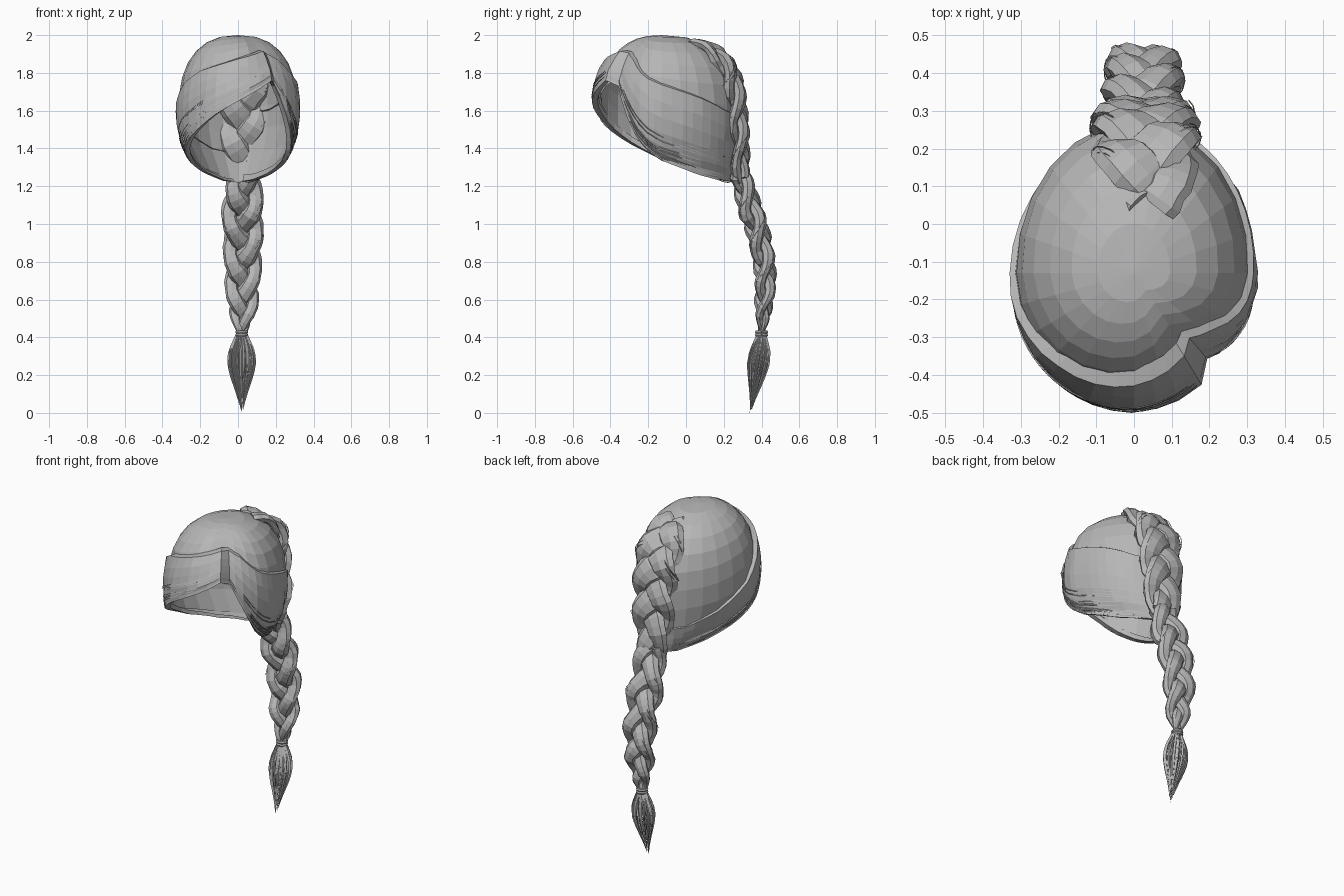
import bpy, bmesh, math, random
from mathutils import Vector

if "Cube" in bpy.data.objects:
    bpy.data.objects.remove(bpy.data.objects["Cube"])

random.seed(4)
hair = bpy.data.materials.new("grey_hair")
hair.diffuse_color = (0.47, 0.47, 0.47, 1)
hair.use_nodes = True
hair.node_tree.nodes["Principled BSDF"].inputs["Base Color"].default_value = hair.diffuse_color


def finish(name, bm):
    bmesh.ops.remove_doubles(bm, verts=bm.verts, dist=0.0004)
    bmesh.ops.recalc_face_normals(bm, faces=bm.faces)
    me = bpy.data.meshes.new(name)
    bm.to_mesh(me)
    bm.free()
    me.materials.append(hair)
    ob = bpy.data.objects.new(name, me)
    bpy.context.collection.objects.link(ob)


def lookup(table, v):
    if v <= table[0][0]:
        return table[0][1]
    for (a, p), (b, q) in zip(table, table[1:]):
        if v <= b:
            return p + (q - p) * (v - a) / (b - a)
    return table[-1][1]


def spline(pts, s):
    """Smooth interpolation of point tuples, s in 0..1"""
    f = min(max(s, 0), 0.99999) * (len(pts) - 1)
    i = int(f)
    t = f - i
    p = [pts[min(max(j, 0), len(pts) - 1)] for j in (i - 1, i, i + 1, i + 2)]
    return [b + 0.5 * t * (c - a + t * (2 * a - 5 * b + 4 * c - d + t * (3 * (b - c) + d - a)))
            for a, b, c, d in zip(*p)]


def tube(bm, pts, radii, sides=3, flat=1.0, normals=None):
    """Tapered tube; flat squashes it along the given normals"""
    rings = []
    for i, p in enumerate(pts):
        t = (pts[min(i + 1, len(pts) - 1)] - pts[max(i - 1, 0)]).normalized()
        n = normals[i] if normals else Vector((0.13, 1, 0.07))
        lat = t.cross(n).normalized()
        n = lat.cross(t).normalized()
        rings.append([bm.verts.new(p + radii[i] * (math.cos(a) * lat + flat * math.sin(a) * n))
                      for a in (2 * math.pi * k / sides for k in range(sides))])
    for r, q in zip(rings, rings[1:]):
        for k in range(sides):
            bm.faces.new((r[k], r[(k + 1) % sides], q[(k + 1) % sides], q[k]))
    bm.faces.new(rings[0][::-1])
    bm.faces.new(rings[-1])


def grid(bm, cols, closed):
    vs = [[bm.verts.new(p) for p in c] for c in cols]
    for i in range(len(vs) if closed else len(vs) - 1):
        a, b = vs[i], vs[(i + 1) % len(vs)]
        for k in range(len(a) - 1):
            bm.faces.new((a[k], b[k], b[k + 1], a[k + 1]))


# Head shape: angle 0 is the front, 90 is +x; tables run by angle
RIM = [(-180, 1.22), (-150, 1.23), (-120, 1.27), (-90, 1.34), (-60, 1.43), (-40, 1.50), (-20, 1.58),
       (0, 1.65), (15, 1.70), (32, 1.76), (36, 1.73), (50, 1.57), (62, 1.46), (75, 1.385),
       (90, 1.335), (120, 1.265), (150, 1.23), (180, 1.22)]
GROOVE = [(-170, 1.38), (-150, 1.40), (-120, 1.48), (-90, 1.60), (-60, 1.76), (-40, 1.82), (0, 1.88),
          (32, 1.92), (50, 1.88), (70, 1.79), (90, 1.75), (120, 1.68), (150, 1.60)]
OFF = [(-150, 0.01), (-90, 0.015), (-40, 0.03), (0, 0.043), (32, 0.04), (36, 0.025), (90, 0.013), (170, 0.008)]
BASE_FRONT = [(10, 0.327), (34, 0.26)]
SWEEP_FRONT = [(32, 0.327), (36, 0.265)]


def head(phi, z, front, off):
    h = z - 1.6
    sx = max(0, 1 - (h / 0.4) ** 2.4) ** (1 / 2.4) if h > 0 else math.sqrt(1 - (h / 0.42) ** 2)
    sy = sx if h > 0 else math.sqrt(1 - h * h)
    c, s = math.cos(math.radians(phi)), math.sin(math.radians(phi))
    ry = front if c > 0 else 0.40
    return Vector(((0.315 + off) * sx * s, -0.13 - (ry + off) * sy * c, z))


# Smooth crown cap, open over the face
bm = bmesh.new()
cols = []
for phi in range(-180, 180, 15):
    r = lookup(RIM, phi) + 0.03 - 0.03 * (abs(phi) > 160)
    cols.append([head(phi, r + (2 - r) * math.sin(k / 9 * math.pi / 2), lookup(BASE_FRONT, phi), 0)
                 for k in range(10)])
grid(bm, cols, True)
finish("crown_cap", bm)


# Raised swept layer: fringe with side parting, and both sides
def sweep(phi, t, extra=0):
    g, r = lookup(GROOVE, phi), lookup(RIM, phi)
    return head(phi, g + (r - g) * t, lookup(SWEEP_FRONT, phi), lookup(OFF, phi) + extra)


bm = bmesh.new()
cols = []
for phi in list(range(-170, 21, 10)) + [32, 36] + list(range(42, 171, 8)):
    drop = -lookup(OFF, phi) - 0.01
    col = [sweep(phi, 0, drop), sweep(phi, 0.03)]
    col += [sweep(phi, t, random.uniform(-0.004, 0.003)) for t in (0.25, 0.45, 0.65, 0.82, 0.92)]
    col += [sweep(phi, 1), sweep(phi, 0.99, -0.03), sweep(phi, 0.9, -0.035)]
    cols.append(col)
grid(bm, cols, False)
finish("swept_fringe_and_sides", bm)

# Loose strands lying on the swept layer, gathered at the rim
bm = bmesh.new()
for i in range(50):
    lo, hi = random.choice([(-165, 30), (38, 165)])
    a = random.uniform(lo, hi - 45)
    b = min(hi, a + random.uniform(35, 80))
    t0 = 1 - random.random() ** 2 * 0.4
    t1 = t0 + random.uniform(-0.04, 0.03)
    pts = [sweep(a + (b - a) * k / 9, t0 + (t1 - t0) * k / 9, 0.002) for k in range(10)]
    tube(bm, pts, [0.0008] + [0.0024] * 8 + [0.0008])
finish("loose_rim_strands", bm)


# Three-strand braids: path points are x, y, z, sway, strand radius
def braid(name, path, turns, steps, depth, flat, wisps):
    bm = bmesh.new()

    def strand(k, extra, sides, thin, s0, s1, n):
        pts, rad, nor = [], [], []
        for i in range(n + 1):
            s = s0 + (s1 - s0) * i / n
            x, y, z, sway, r = spline(path, s)
            t = Vector(spline(path, s + 0.01)[:3]) - Vector(spline(path, s - 0.01)[:3])
            out = Vector((1, 0, 0)).cross(t).normalized()
            if out.y + out.z < 0:
                out = -out
            th = 2 * math.pi * (turns * s + k / 3)
            pts.append(Vector((x + (sway + extra * r) * math.sin(th), y, z))
                       + out * (depth * sway + extra * r * flat) * math.sin(2 * th))
            rad.append(thin or r * (1 + 0.14 * math.cos(2 * th)) * random.uniform(0.92, 1.08))
            nor.append(out)
        tube(bm, pts, rad, sides, 1 if thin else flat, nor)

    for k in range(3):
        strand(k, 0, 8, 0, 0, 1, steps)
    for i in range(wisps):
        s = random.uniform(0, 0.8)
        strand(i % 3 + random.uniform(-0.1, 0.1), random.uniform(0.6, 0.85), 3, 0.002, s, s + 0.2, 9)
    finish(name, bm)


braid("crown_braid",
      [(0.06, 0.05, 1.945, 0.045, 0.05), (0.035, 0.155, 1.885, 0.075, 0.075), (0.03, 0.235, 1.77, 0.082, 0.078),
       (0.03, 0.265, 1.61, 0.082, 0.074), (0.03, 0.28, 1.43, 0.078, 0.068), (0.03, 0.295, 1.23, 0.055, 0.05)],
      1.5, 30, 0.36, 0.5, 20)
braid("hanging_braid",
      [(0.03, 0.285, 1.27, 0.05, 0.044), (0.025, 0.335, 1.10, 0.07, 0.05), (0.025, 0.39, 0.92, 0.067, 0.048),
       (0.025, 0.42, 0.73, 0.062, 0.045), (0.025, 0.412, 0.56, 0.05, 0.037), (0.02, 0.40, 0.42, 0.012, 0.015)],
      1.6, 40, 0.45, 0.74, 24)

# Tie around the end of the braid
bm = bmesh.new()
for dz in (0.412, 0.428):
    ring = [Vector((0.02 + 0.026 * math.cos(a), 0.40 + 0.026 * math.sin(a), dz))
            for a in (k * math.pi / 6 for k in range(13))]
    tube(bm, ring, [0.009] * 13, 6, 1, [Vector((0, 0, 1))] * 13)
finish("braid_tie", bm)

# Tassel of tapering strands
bm = bmesh.new()
SPREAD = [(0, 0.018), (0.12, 0.046), (0.25, 0.072), (0.4, 0.078), (0.55, 0.062), (0.72, 0.036),
          (0.87, 0.016), (1, 0.004)]
for i in range(95):
    a = random.uniform(0, 2 * math.pi)
    rho = math.sqrt(random.uniform(0.15, 1))
    length = 1 if i == 0 else random.uniform(0.65, 0.97)
    pts, rad = [], []
    for k in range(11):
        t = k / 10 * length
        w = lookup(SPREAD, t) * rho
        pts.append(Vector((0.02 + w * math.cos(a), 0.40 - 0.06 * t ** 1.5 + 0.75 * w * math.sin(a),
                           0.43 * (1 - t))))
        rad.append(0.0065 * (1 - k / 10) ** 0.6 + 0.0006)
    tube(bm, pts, rad, 4)
finish("braid_tassel", bm)
